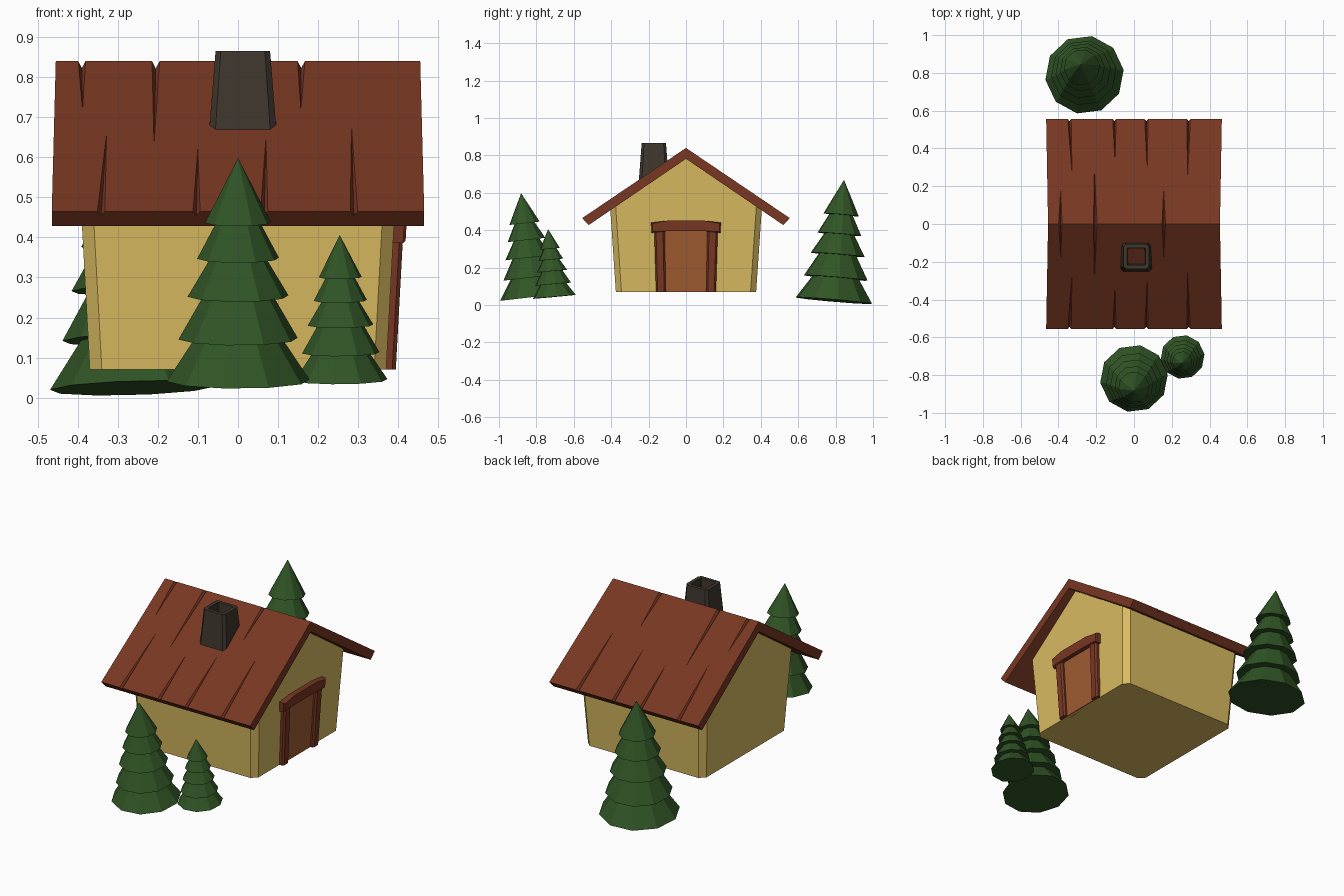
import bpy, bmesh
from math import cos, sin, tau
from mathutils import Vector, Matrix

if "Cube" in bpy.data.objects:
    bpy.data.objects.remove(bpy.data.objects["Cube"])


def material(name, rgb):
    m = bpy.data.materials.new(name)
    m.diffuse_color = (*rgb, 1)
    m.use_nodes = True
    m.node_tree.nodes["Principled BSDF"].inputs["Base Color"].default_value = m.diffuse_color
    return m


WALL = material("plaster", (0.70, 0.50, 0.12))
ROOF = material("red_wood", (0.19, 0.038, 0.016))
DOOR = material("door_wood", (0.35, 0.107, 0.032))
STONE = material("stone", (0.048, 0.038, 0.027))
LEAF = material("needles", (0.03, 0.09, 0.019))


def finish(name, bm, mat):
    bmesh.ops.remove_doubles(bm, verts=bm.verts, dist=1e-5)
    bmesh.ops.recalc_face_normals(bm, faces=bm.faces)
    me = bpy.data.meshes.new(name)
    bm.to_mesh(me)
    bm.free()
    ob = bpy.data.objects.new(name, me)
    bpy.context.collection.objects.link(ob)
    if mat:
        me.materials.append(mat)
    return ob


def loft(rings, cap_first=True, cap_last=True):
    """Skin a list of equal-length point rings."""
    bm = bmesh.new()
    vs = [[bm.verts.new(p) for p in r] for r in rings]
    n = len(vs[0])
    for a, b in zip(vs, vs[1:]):
        for i in range(n):
            j = (i + 1) % n
            bm.faces.new((a[i], a[j], b[j], b[i]))
    if cap_first:
        bm.faces.new(vs[0])
    if cap_last:
        bm.faces.new(vs[-1])
    return bm


def prism(profile, x0, x1):
    """Extrude a (y, z) profile between two x functions of (y, z)."""
    return loft([[(f(y, z), y, z) for y, z in profile] for f in (x0, x1)])


def bevel(bm, test, width):
    edges = [e for e in bm.edges if test(*[v.co for v in e.verts])]
    bmesh.ops.bevel(bm, geom=edges, offset=width, offset_type='OFFSET',
                    segments=1, affect='EDGES', profile=0.5)


def wall_x(y, z):
    return 0.37 + 0.0545 * (z - 0.07)


# Walls: outward-leaning gabled block with chamfered corners
bm = prism([(-0.375, 0.07), (0.375, 0.07), (0.405, 0.512), (0, 0.787), (-0.405, 0.512)],
           lambda y, z: -wall_x(y, z), wall_x)
bevel(bm, lambda a, b: abs(a.z - b.z) > 0.4 and abs(a.y - b.y) < 0.1, 0.03)
finish("walls", bm, WALL)

# Roof: bent slab, a little wider at the eaves
def roof_x(y, z):
    return 0.455 + 0.018 * abs(y)


bm = prism([(0, 0.84), (0.555, 0.465), (0.52, 0.428), (0, 0.782), (-0.52, 0.428), (-0.555, 0.465)],
           lambda y, z: -roof_x(y, z), roof_x)
roof = finish("roof", bm, ROOF)

# Plank cracks: tapered V wedges cut from ridge or eave (x start, x tip, s start, s tip)
CRACKS = [(-0.39, -0.388, -0.03, 0.35), (-0.205, -0.21, -0.03, 0.59), (0.158, 0.157, -0.03, 0.35),
          (-0.343, -0.327, 1.05, 0.44), (-0.104, -0.1, 1.05, 0.55),
          (0.065, 0.07, 1.05, 0.48), (0.29, 0.283, 1.05, 0.39)]
for side in (-1, 1):
    def on_roof(x, s, h):
        return (x, side * (0.555 * s + 0.56 * h), 0.84 - 0.375 * s + 0.828 * h)
    bm = bmesh.new()
    for xa, xb, sa, sb in CRACKS:
        d, w = 0.016, 0.02
        v = [bm.verts.new(p) for p in (on_roof(xa - w, sa, d), on_roof(xa + w, sa, d),
                                       on_roof(xa, sa, -d), on_roof(xb, sb, 0.001))]
        for f in ((0, 1, 2), (0, 1, 3), (1, 2, 3), (2, 0, 3)):
            bm.faces.new([v[i] for i in f])
    cutter = finish("crack_cutter", bm, None)
    mod = roof.modifiers.new("cracks", 'BOOLEAN')
    mod.operation, mod.solver, mod.object = 'DIFFERENCE', 'EXACT', cutter
    bpy.context.view_layer.objects.active = roof
    bpy.ops.object.modifier_apply(modifier=mod.name)
    bpy.data.objects.remove(cutter)


# Door parts lie against the leaning +x gable
def proud(d):
    return lambda y, z: wall_x(y, z) + d


def on_front(a, b):
    return min(a.x - wall_x(0, a.z), b.x - wall_x(0, b.z)) > 0.01


finish("door", prism([(-0.115, 0.07), (0.115, 0.07), (0.115, 0.41), (-0.115, 0.41)],
                     proud(-0.02), proud(0.006)), DOOR)
for s, name in ((-1, "left_post"), (1, "right_post")):
    bm = prism([(s * 0.108, 0.07), (s * 0.16, 0.07), (s * 0.17, 0.41), (s * 0.114, 0.41)],
               proud(-0.01), proud(0.024))
    bevel(bm, lambda a, b: on_front(a, b) and abs(a.z - b.z) > 0.2, 0.009)
    finish(name, bm, ROOF)
ys = [-0.187, -0.1, 0.1, 0.187]
top = [(y, 0.455 - 0.4 * y * y) for y in ys]
low = [(y * 0.98, z - 0.055) for y, z in reversed(top)]
bm = prism(top + low, proud(-0.01), proud(0.031))
bevel(bm, on_front, 0.006)
finish("lintel", bm, ROOF)


# Chimney: tapered hollow stack with chamfered corners
def rect(hx, hy, c, z):
    pts = [(hx, hy - c), (hx - c, hy), (c - hx, hy), (-hx, hy - c),
           (-hx, c - hy), (c - hx, -hy), (hx - c, -hy), (hx, c - hy)]
    return [(0.012 + x, -0.172 + y, z) for x, y in pts]


finish("chimney", loft([rect(0.087, 0.083, 0.016, 0.63), rect(0.068, 0.065, 0.013, 0.866),
                        rect(0.048, 0.046, 0.004, 0.866), rect(0.041, 0.04, 0.004, 0.66)],
                       False, False), STONE)

# Trees: stacked faceted skirts (radius, height), scaled and leaning
TIERS = [(0.18, 0), (0.11, 0.105), (0.15, 0.105), (0.088, 0.212), (0.127, 0.212), (0.07, 0.307),
         (0.103, 0.307), (0.055, 0.397), (0.083, 0.397), (0, 0.559)]


def tree(name, base, apex, scale, phase):
    base, axis = Vector(base), Vector(apex) - Vector(base)
    rot = Vector((0, 0, 1)).rotation_difference(axis).to_matrix().to_4x4()
    n = 10
    bm = loft([[(r * cos(tau * (i + phase) / n), r * sin(tau * (i + phase) / n), z)
                for i in range(n)] for r, z in TIERS], True, False)
    bm.transform(Matrix.Translation(base) @ rot @ Matrix.Scale(scale, 4))
    finish(name, bm, LEAF)


tree("front_tree", (0, -0.818, 0.043), (0, -0.882, 0.60), 1.0, 0.2)
tree("small_tree", (0.257, -0.704, 0.044), (0.254, -0.738, 0.413), 0.65, 0.2)
tree("back_tree", (-0.262, 0.79, 0.024), (-0.282, 0.845, 0.67), 1.16, 0.2)
